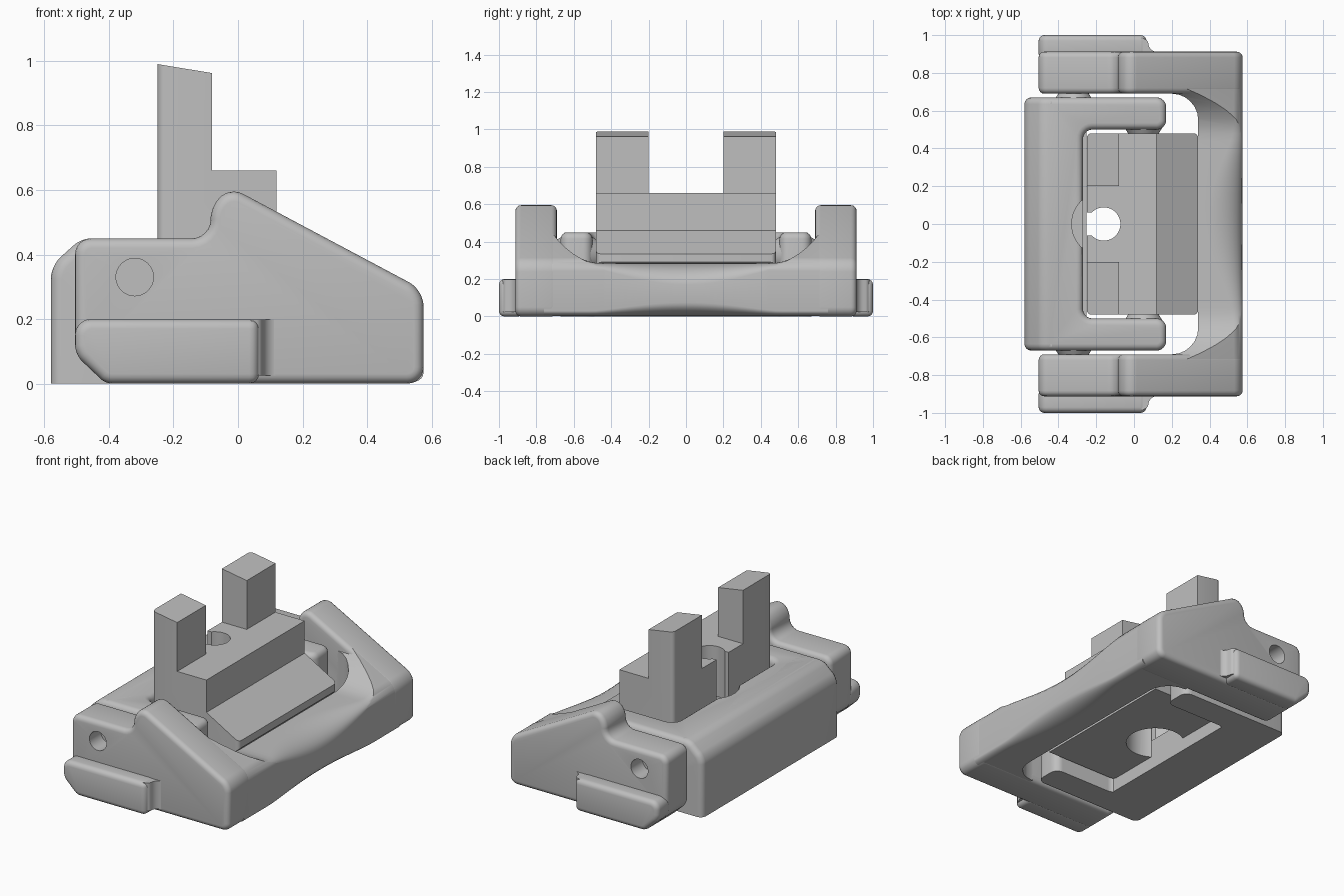
import bpy, bmesh
from math import radians
from mathutils import Vector, Matrix
from mathutils.geometry import interpolate_bezier

cube = bpy.data.objects.get("Cube")
if cube:
    bpy.data.objects.remove(cube, do_unlink=True)

GREY = (0.52, 0.52, 0.52, 1)
grey = bpy.data.materials.new("plain grey")
grey.use_nodes = True
grey.diffuse_color = GREY
for node in grey.node_tree.nodes:
    if node.type == 'BSDF_PRINCIPLED':
        node.inputs["Base Color"].default_value = GREY

parts = []


def finish(name, bm, cutter=False):
    bmesh.ops.recalc_face_normals(bm, faces=bm.faces[:])
    mesh = bpy.data.meshes.new(name)
    bm.to_mesh(mesh)
    bm.free()
    mesh.materials.append(grey)
    ob = bpy.data.objects.new(name, mesh)
    bpy.context.scene.collection.objects.link(ob)
    ob.hide_render = cutter
    if not cutter:
        parts.append(ob)
    return ob


def rounded(points):
    """Outline whose corners with a third value are rounded by that distance."""
    out = []
    for i, p in enumerate(points):
        c = Vector((p[0], p[1], 0))
        if len(p) < 3:
            out.append(c)
            continue
        ends = []
        for q in (points[i - 1], points[(i + 1) % len(points)]):
            ends.append(c + (Vector((q[0], q[1], 0)) - c).normalized() * p[2])
        a, b = ends
        out += interpolate_bezier(a, a.lerp(c, 0.55), b.lerp(c, 0.55), b, 7)
    return out


def loft(bm, rings):
    """Join closed rings of points into one capped solid."""
    rows = [[bm.verts.new(p) for p in ring] for ring in rings]
    bm.faces.new(rows[0])
    bm.faces.new(rows[-1][::-1])
    n = len(rows[0])
    for low, high in zip(rows, rows[1:]):
        for i in range(n):
            j = (i + 1) % n
            bm.faces.new((low[i], high[i], high[j], low[j]))
    bmesh.ops.recalc_face_normals(bm, faces=bm.faces[:])


def prism(name, points, axis, lo, hi, bevel=0, where=lambda a, b: True, cutter=False):
    """Extrude an outline along an axis and round the chosen sharp edges."""
    place = {'y': lambda p, t: (p.x, t, p.y),
             'z': lambda p, t: (p.x, p.y, t)}[axis]
    outline = rounded(points)
    bm = bmesh.new()
    loft(bm, [[place(p, t) for p in outline] for t in (lo, hi)])
    if bevel:
        edges = [e for e in bm.edges if e.calc_face_angle(0) > radians(32)
                 and where(e.verts[0].co, e.verts[1].co)]
        bmesh.ops.bevel(bm, geom=edges, offset=bevel, segments=4, profile=0.5,
                        affect='EDGES', clamp_overlap=False)
    return finish(name, bm, cutter)


def tube(name, start, end, r1, r2, sides=48, cutter=False):
    start, end = Vector(start), Vector(end)
    d = end - start
    m = Matrix.Translation((start + end) / 2) @ d.to_track_quat('Z', 'Y').to_matrix().to_4x4()
    bm = bmesh.new()
    bmesh.ops.create_cone(bm, cap_ends=True, segments=sides, radius1=r1,
                          radius2=r2, depth=d.length, matrix=m)
    return finish(name, bm, cutter)


def cut(ob, *cutters):
    bpy.context.view_layer.objects.active = ob
    for c in cutters:
        mod = ob.modifiers.new("cut", 'BOOLEAN')
        mod.operation = 'DIFFERENCE'
        mod.solver = 'EXACT'
        mod.object = c
        bpy.ops.object.modifier_apply(modifier=mod.name)
        bpy.data.objects.remove(c, do_unlink=True)


def box(x0, x1, y0, y1, z0, z1):
    return prism("cutter", [(x0, y0), (x1, y0), (x1, y1), (x0, y1)], 'z', z0, z1, cutter=True)


def bore(radius, z0, z1):
    return tube("cutter", (-.16, 0, z0), (-.16, 0, z1), radius, radius, cutter=True)


# Side arms of the frame, with their outer rails and pivot washers
ARM = [(-.505, .09, .03), (-.41, 0, .02), (.575, 0, .05), (.575, .29, .05),
       (-.03, .612, .05), (-.085, .54, .03), (-.085, .45, .058), (-.505, .45, .05)]
RAIL = [(-.505, .09, .03), (-.41, 0, .02), (.065, 0), (.065, .2), (-.505, .2, .05)]
PIVOT_X, PIVOT_Z = -.32, .33

for side, label in ((1, "back"), (-1, "front")):
    arm = prism(label + "_arm", ARM, 'y', side * .69, side * .912, .03)
    cut(arm, tube("cutter", (PIVOT_X, side * .8, PIVOT_Z), (PIVOT_X, side * 1.1, PIVOT_Z),
                  .058, .058, cutter=True))
    prism(label + "_rail", RAIL, 'y', side * .87, side * 1.0, .03)
    prism(label + "_rail_flare",
          [(.04, side * .89), (.04, side * .985), (.072, side * .975, .015),
           (.085, side * .912, .035), (.13, side * .91), (.13, side * .89)], 'z', .025, .198)
    tube(label + "_frame_washer", (PIVOT_X, side * .698, PIVOT_Z),
         (PIVOT_X, side * .66, PIVOT_Z), .075, .1)
    tube(label + "_block_washer", (.05, side * .51, PIVOT_Z),
         (.05, side * .47, PIVOT_Z), .1, .075)


# Cross bar: flares up into the arms, its outer edges soften towards the middle
def bar_section(y):
    top = .285 + .13 * max(0, (abs(y) - .46) / .23) ** 2
    swell = max(0, 1 - (y / .5) ** 2) ** 1.5
    edge, base, end = .03 + .085 * swell, .03 + .045 * swell, .574

    def corner(a, c, b):
        a, c, b = (Vector((x, y, z)) for x, z in (a, c, b))
        return interpolate_bezier(a, a.lerp(c, .55), b.lerp(c, .55), b, 9)

    return ([Vector((.19, y, .002))]
            + corner((end - 1.6 * base, .002), (end, .002), (end, base))
            + corner((end, top - edge), (end, top), (end - 1.6 * edge, top))
            + [Vector((.19, y, top))])


bm = bmesh.new()
loft(bm, [bar_section(i * .04) for i in range(-19, 20)])
bar = finish("cross_bar", bm)
cut(bar,
    prism("cutter", [(-1, -.69), (.34, -.69, .14), (.34, .69, .14), (-1, .69)],
          'z', -.2, .8, cutter=True),
    prism("cutter", [(.5745, -.1), (.5745, .289, .05), (0, .595), (0, .9), (.7, .9), (.7, -.1)],
          'y', -1.2, 1.2, cutter=True))

# C-shaped bracket: jaws plus a spine with a sloped shoulder and a round notch
half = [(-.27, .5, .05), (.17, .5, .05), (.17, .67, .05), (-.47, .67, .02)]
jaws = prism("bracket_jaws", half + [(x, -y, d) for x, y, d in reversed(half)],
             'z', 0, .45, .035, where=lambda a, b: min(a.z, b.z) > .4)
spine = prism("bracket_spine",
              [(-.58, -.06), (-.252, -.06), (-.252, .19), (-.31, .19), (-.31, .45),
               (-.485, .45, .03), (-.58, .365, .04)], 'y', -.67, .67, .035,
              where=lambda a, b: max(a.x, b.x) < -.3 or min(a.z, b.z) > .4)
cut(spine, box(-1, 1, -1, 1, -.5, 0), bore(.17, .2, .8))
cut(jaws, bore(.17, .2, .8))

# Centre block with two posts, a sloped ledge and a slotted bore
block = prism("centre_block",
              [(-.25, .08), (.24, .08), (.24, .19), (.34, .29), (.34, .335), (.12, .46),
               (.12, .66), (-.08, .66), (-.08, .962), (-.25, .99)], 'y', -.48, .48, .025,
              where=lambda a, b: a.y * b.y > 0 and (max(a.x, b.x) < -.24 or min(a.x, b.x) > .33))
cut(block,
    box(-.4, -.08, -.2, .2, .66, 1.2),
    bore(.088, 0, .9),
    bore(.168, 0, .35),
    box(-.4, -.17, -.06, .06, 0, .9))

bpy.ops.object.select_all(action='DESELECT')
for ob in parts:
    ob.select_set(True)
bpy.context.view_layer.objects.active = parts[0]
bpy.ops.object.shade_smooth_by_angle(angle=radians(30))
